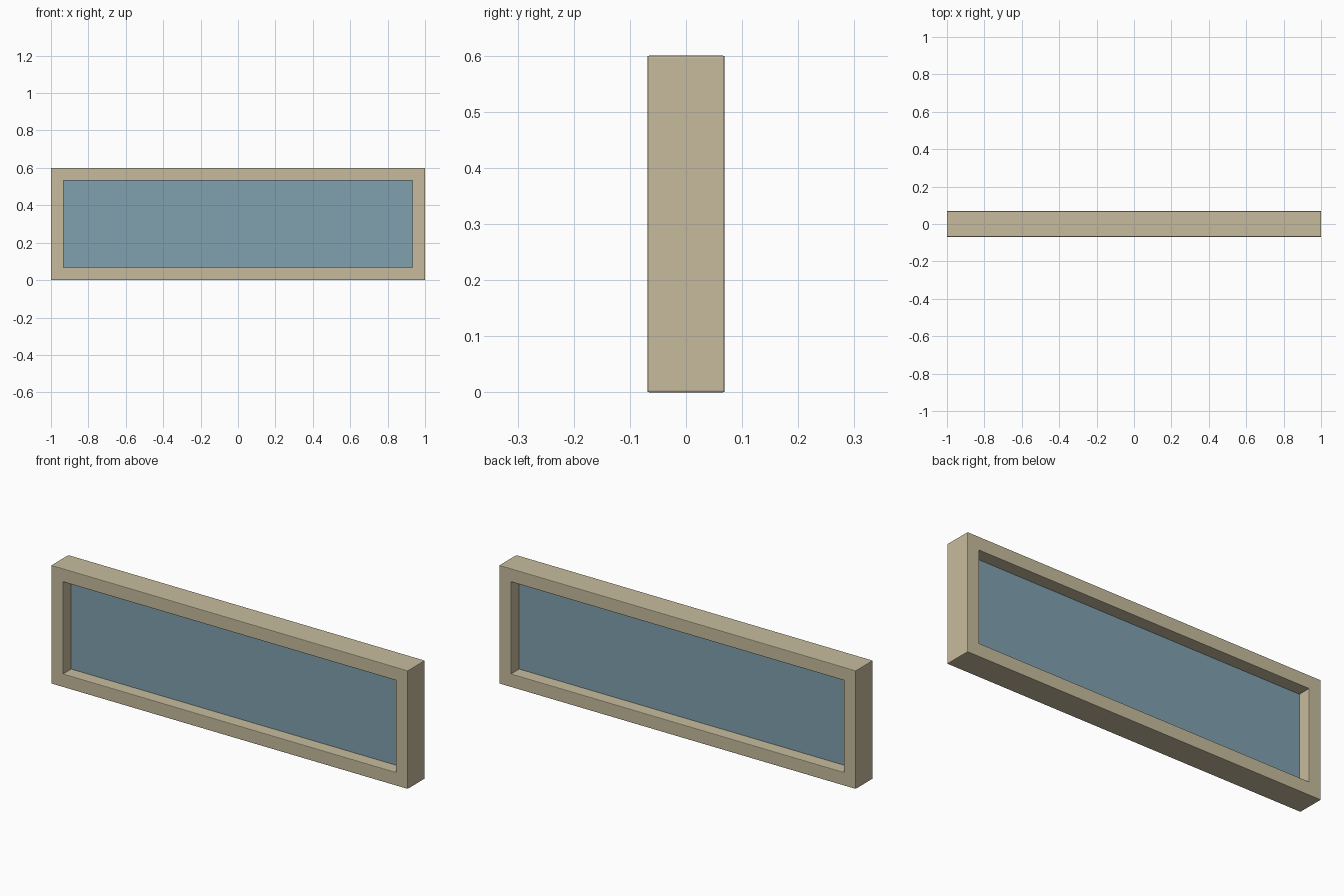
import bpy
import bmesh

default_cube = bpy.data.objects.get("Cube")
if default_cube:
    bpy.data.objects.remove(default_cube, do_unlink=True)

LENGTH, HEIGHT, DEPTH = 2.0, 0.6, 0.138
BORDER = 0.067
EDGE = 0.003
PANE = 0.008


def make_material(name, rgb):
    mat = bpy.data.materials.new(name)
    mat.use_nodes = True
    colour = (*rgb, 1.0)
    mat.diffuse_color = colour
    mat.node_tree.nodes["Principled BSDF"].inputs["Base Color"].default_value = colour
    return mat


def make_object(name, bm, mat):
    bmesh.ops.recalc_face_normals(bm, faces=bm.faces)
    mesh = bpy.data.meshes.new(name)
    bm.to_mesh(mesh)
    bm.free()
    mesh.materials.append(mat)
    obj = bpy.data.objects.new(name, mesh)
    bpy.context.collection.objects.link(obj)
    return obj


def rect_ring(bm, inset, y):
    """Four corners of a rectangle facing the front, shrunk by inset."""
    x = LENGTH / 2 - inset
    low, high = inset, HEIGHT - inset
    corners = ((-x, low), (x, low), (x, high), (-x, high))
    return [bm.verts.new((cx, y, cz)) for cx, cz in corners]


def bridge(bm, a, b):
    for i in range(len(a)):
        j = (i + 1) % len(a)
        bm.faces.new((a[i], a[j], b[j], b[i]))


tan = make_material("tan frame", (0.57, 0.50, 0.335))
blue = make_material("blue glass", (0.215, 0.355, 0.425))

# Window frame: a rectangular cross-section carried round the opening
bm = bmesh.new()
section = ((0, -DEPTH / 2), (BORDER, -DEPTH / 2), (BORDER, DEPTH / 2), (0, DEPTH / 2))
rings = [rect_ring(bm, inset, y) for inset, y in section]
for i, ring in enumerate(rings):
    bridge(bm, ring, rings[(i + 1) % len(rings)])
bmesh.ops.recalc_face_normals(bm, faces=bm.faces)

# Soften the outward edges, leaving the mitred inner corners crisp
sharp = [e for e in bm.edges if e.is_convex and e.calc_face_angle() > 0.5]
bmesh.ops.bevel(bm, geom=sharp, offset=EDGE, segments=2, profile=0.5, affect='EDGES')
make_object("window_frame", bm, tan)

# Glass pane: a thin sheet in the middle of the frame depth
bm = bmesh.new()
front = rect_ring(bm, BORDER - EDGE, -PANE / 2)
back = rect_ring(bm, BORDER - EDGE, PANE / 2)
bridge(bm, front, back)
bm.faces.new(front)
bm.faces.new(back)
make_object("glass_pane", bm, blue)
